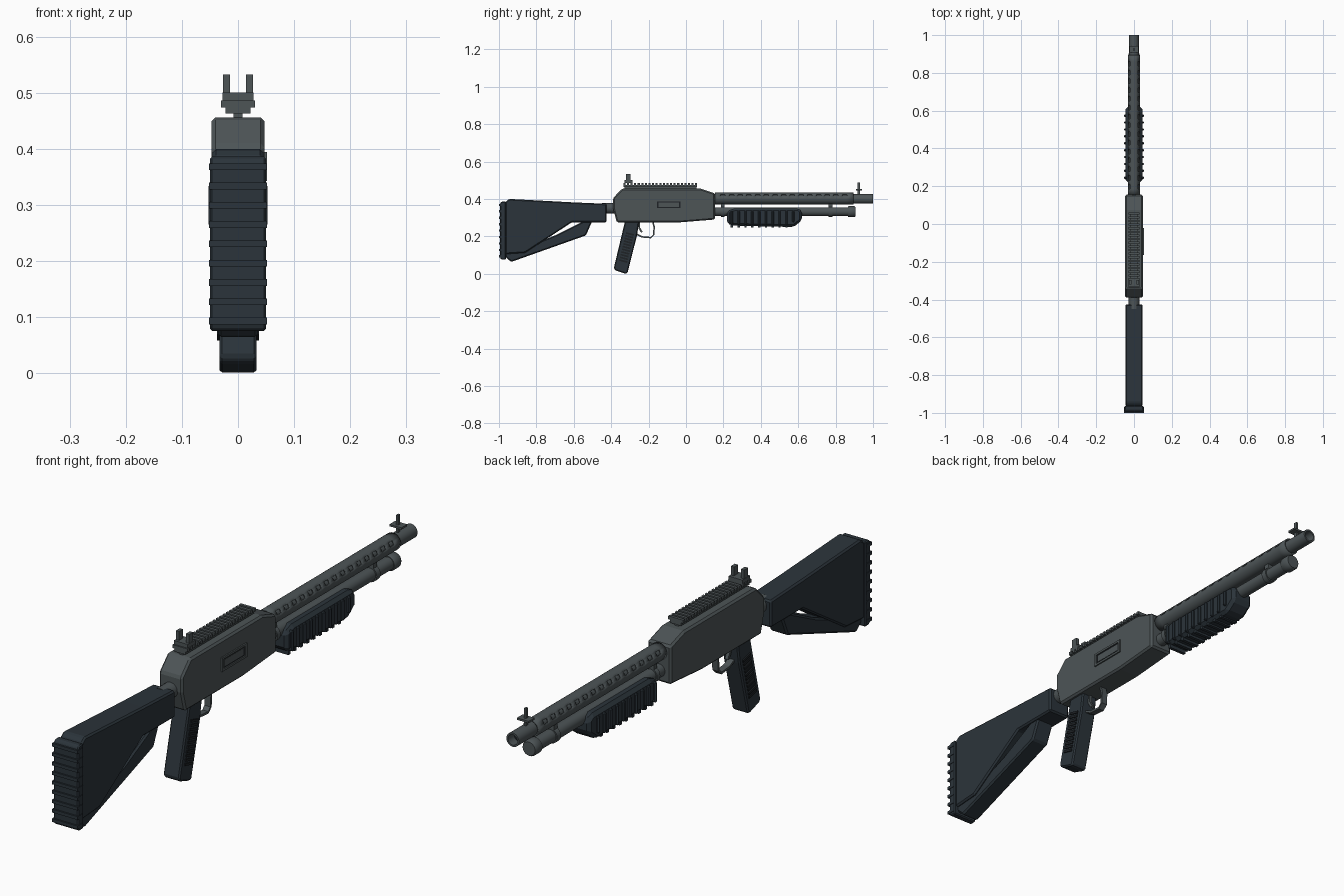
import bpy, bmesh, math
from mathutils import Vector, Matrix

if "Cube" in bpy.data.objects:
    bpy.data.objects.remove(bpy.data.objects["Cube"])


def material(name, rgb):
    m = bpy.data.materials.new(name)
    m.diffuse_color = (*rgb, 1)
    m.use_nodes = True
    m.node_tree.nodes["Principled BSDF"].inputs["Base Color"].default_value = m.diffuse_color
    return m


STEEL = material("grey_steel", (0.074, 0.089, 0.094))
POLY = material("blue_black_polymer", (0.024, 0.034, 0.043))
DARK = material("dark_rubber", (0.013, 0.016, 0.019))


def finish(bm, name, mat, bevel=0.0, smooth=False):
    bmesh.ops.recalc_face_normals(bm, faces=bm.faces)
    me = bpy.data.meshes.new(name)
    bm.to_mesh(me)
    bm.free()
    me.materials.append(mat)
    ob = bpy.data.objects.new(name, me)
    bpy.context.collection.objects.link(ob)
    if bevel:
        b = ob.modifiers.new("bevel", 'BEVEL')
        b.width, b.segments, b.limit_method = bevel, 1, 'ANGLE'
    if smooth:
        bpy.ops.object.select_all(action='DESELECT')
        bpy.context.view_layer.objects.active = ob
        ob.select_set(True)
        bpy.ops.object.shade_smooth_by_angle(angle=math.radians(35))
    return ob


def add_box(bm, x0, x1, y0, y1, z0, z1, rot=None):
    c = Vector(((x0 + x1) / 2, (y0 + y1) / 2, (z0 + z1) / 2))
    m = Matrix.Translation(c)
    if rot:
        m = m @ Matrix.Rotation(rot, 4, 'X')
    bmesh.ops.create_cube(bm, size=1, matrix=m @ Matrix.Diagonal((x1 - x0, y1 - y0, z1 - z0, 1)))


def boxes(name, mat, items, bevel=0.0):
    bm = bmesh.new()
    for it in items:
        add_box(bm, *it)
    return finish(bm, name, mat, bevel)


def prism(name, mat, pts, hw, bevel=0.0):
    """Side profile (y, z) extruded to +-hw in x."""
    bm = bmesh.new()
    f = bm.faces.new([bm.verts.new((-hw, y, z)) for y, z in pts])
    r = bmesh.ops.extrude_face_region(bm, geom=[f])
    bmesh.ops.translate(bm, verts=[v for v in r["geom"] if isinstance(v, bmesh.types.BMVert)],
                        vec=(2 * hw, 0, 0))
    return finish(bm, name, mat, bevel)


def lathe(name, mat, prof, zc, n=24):
    """Profile of (y, radius) turned round the y axis at height zc, ends closed."""
    bm = bmesh.new()
    rings = [[bm.verts.new((r * math.cos(2 * math.pi * i / n), y, zc + r * math.sin(2 * math.pi * i / n)))
              for i in range(n)] for y, r in prof]
    for a, b in zip(rings, rings[1:]):
        for i in range(n):
            bm.faces.new((a[i], a[(i + 1) % n], b[(i + 1) % n], b[i]))
    bm.faces.new(rings[0])
    bm.faces.new(rings[-1])
    return finish(bm, name, mat, smooth=True)


# --- shoulder stock
prism("stock_body", POLY, [(-0.965, 0.385), (-0.945, 0.40), (-0.61, 0.382), (-0.425, 0.374), (-0.425, 0.275),
                           (-0.61, 0.275), (-0.86, 0.112), (-0.965, 0.105)], 0.045, 0.006)
prism("stock_strut", POLY, [(-0.50, 0.285), (-0.535, 0.205), (-0.935, 0.063), (-0.965, 0.09), (-0.965, 0.13),
                            (-0.84, 0.15), (-0.70, 0.205), (-0.54, 0.285)], 0.036, 0.006)
prism("butt_pad", POLY, [(-0.963, 0.386), (-0.986, 0.386), (-0.994, 0.376), (-0.994, 0.084),
                         (-0.986, 0.075), (-0.963, 0.075)], 0.050, 0.004)
boxes("butt_pad_ribs", POLY, [(-0.052, 0.052, -1.0, -0.968, z - 0.006, z + 0.006)
                              for z in [0.093 + 0.0344 * i for i in range(9)]])
lathe("stock_neck", STEEL, [(-0.45, 0.028), (-0.37, 0.028)], 0.35, 16)

# --- receiver
prism("receiver", STEEL, [(-0.39, 0.405), (-0.34, 0.456), (0.075, 0.456), (0.155, 0.43), (0.155, 0.29),
                          (-0.03, 0.275), (-0.37, 0.275), (-0.39, 0.35)], 0.047, 0.007)
# ejection port: raised rim round a dark plate
boxes("ejection_port_rim", STEEL, [(0.044, 0.052, -0.165, -0.02, 0.386, 0.394),
                                   (0.044, 0.052, -0.165, -0.02, 0.343, 0.351),
                                   (0.044, 0.052, -0.165, -0.155, 0.351, 0.386),
                                   (0.044, 0.052, -0.03, -0.02, 0.351, 0.386)])
boxes("ejection_port_cover", STEEL, [(0.043, 0.049, -0.148, -0.037, 0.356, 0.381)])
boxes("ejection_port_gap", DARK, [(0.042, 0.0478, -0.155, -0.03, 0.351, 0.386)])

# --- top rail with cross teeth
boxes("rail_base", STEEL, [(-0.022, 0.022, -0.335, 0.06, 0.463, 0.475),
                           (-0.008, 0.008, -0.33, 0.055, 0.45, 0.465)])
boxes("rail_teeth", STEEL, [(-0.030, 0.030, y, y + 0.011, 0.474, 0.486)
                            for y in [-0.335 + 0.0192 * i for i in range(21)]])

# --- sights
boxes("rear_sight", STEEL, [(-0.028, 0.028, -0.33, -0.285, 0.486, 0.500),
                            (-0.027, -0.014, -0.32, -0.297, 0.498, 0.532),
                            (0.014, 0.027, -0.32, -0.297, 0.498, 0.532)])
boxes("front_sight", STEEL, [(-0.024, 0.024, 0.908, 0.942, 0.445, 0.452),
                             (-0.004, 0.004, 0.918, 0.930, 0.42, 0.488)])

# --- barrel, with a recessed dark muzzle
lathe("barrel", STEEL, [(0.13, 0.0255), (1.0, 0.0255), (1.0, 0.019), (0.96, 0.019)], 0.40)
lathe("muzzle_bore", DARK, [(0.955, 0.0188), (0.965, 0.0188)], 0.40)

# --- perforated heat shield: tube with slots left open along both sides
bm = bmesh.new()
n, zc, rad = 24, 0.402, 0.0315
ys = [0.155]
for i in range(15):
    ys += [0.185 + 0.0465 * i, 0.209 + 0.0465 * i]
ys.append(0.895)
rings = [[bm.verts.new((rad * math.cos(2 * math.pi * i / n), y, zc + rad * math.sin(2 * math.pi * i / n)))
          for i in range(n)] for y in ys]
for k in range(len(ys) - 1):
    for i in range(n):
        if not (k % 2 == 1 and i in (1, 2, 9, 10)):
            bm.faces.new((rings[k][i], rings[k][(i + 1) % n], rings[k + 1][(i + 1) % n], rings[k + 1][i]))
shield = finish(bm, "heat_shield", STEEL, smooth=True)
s = shield.modifiers.new("wall", 'SOLIDIFY')
s.thickness, s.offset = 0.005, -1

# --- magazine tube, cap and clamps
lathe("magazine_tube", STEEL, [(0.13, 0.0235), (0.875, 0.0235)], 0.332)
lathe("magazine_cap", STEEL, [(0.865, 0.026), (0.87, 0.029), (0.90, 0.029), (0.907, 0.025)], 0.332)
for name, y, w in (("rear_clamp", 0.197, 0.018), ("front_clamp", 0.772, 0.022)):
    lathe(name + "_ring", STEEL, [(y - w / 2, 0.028), (y + w / 2, 0.028)], 0.332)
    boxes(name + "_web", STEEL, [(-0.014, 0.014, y - w / 2, y + w / 2, 0.345, 0.39)])

# --- pump fore-end with ribs wrapped round sides and bottom
prism("fore_end", POLY, [(0.22, 0.335), (0.26, 0.35), (0.60, 0.35), (0.62, 0.335), (0.62, 0.285),
                         (0.575, 0.25), (0.26, 0.257), (0.22, 0.267)], 0.044, 0.012)
ribs = [0.245 + 0.0365 * i for i in range(10)]
boxes("fore_end_ribs", POLY, [(-0.053, 0.053, y - 0.006, y + 0.006, 0.262 if y < 0.54 else 0.275, 0.337)
                              for y in ribs], 0.004)
boxes("fore_end_lower_ribs", POLY, [(-0.036, 0.036, y - 0.006, y + 0.006, 0.246, 0.27)
                                    for y in ribs if y < 0.57])

# --- pistol grip, leaning back, with side grooves
prism("grip", POLY, [(-0.325, 0.285), (-0.25, 0.285), (-0.262, 0.205), (-0.313, 0.004), (-0.322, 0.0),
                     (-0.378, 0.018), (-0.386, 0.03)], 0.033, 0.005)
items = []
for i in range(11):
    z = 0.068 + 0.0145 * i
    y = -0.335 + (z - 0.068) * 0.24
    items.append((-0.037, 0.037, y - 0.022, y + 0.022, z - 0.0045, z + 0.0045, -0.25))
boxes("grip_ribs", DARK, items)

# --- trigger guard and trigger, thin bent bars
def bar(name, pts, hw, t):
    top, low = [], []
    for i, p in enumerate(pts):
        a, b = Vector(pts[max(i - 1, 0)]), Vector(pts[min(i + 1, len(pts) - 1)])
        d = (b - a).normalized()
        nrm = Vector((-d.y, d.x)) * t
        top.append(tuple(Vector(p) + nrm))
        low.append(tuple(Vector(p) - nrm))
    return prism(name, STEEL, top + low[::-1], hw)


bar("trigger_guard", [(-0.265, 0.212), (-0.235, 0.197), (-0.188, 0.193), (-0.173, 0.208),
                      (-0.170, 0.250), (-0.178, 0.28)], 0.012, 0.004)
bar("trigger", [(-0.252, 0.28), (-0.25, 0.245), (-0.236, 0.222)], 0.006, 0.005)
